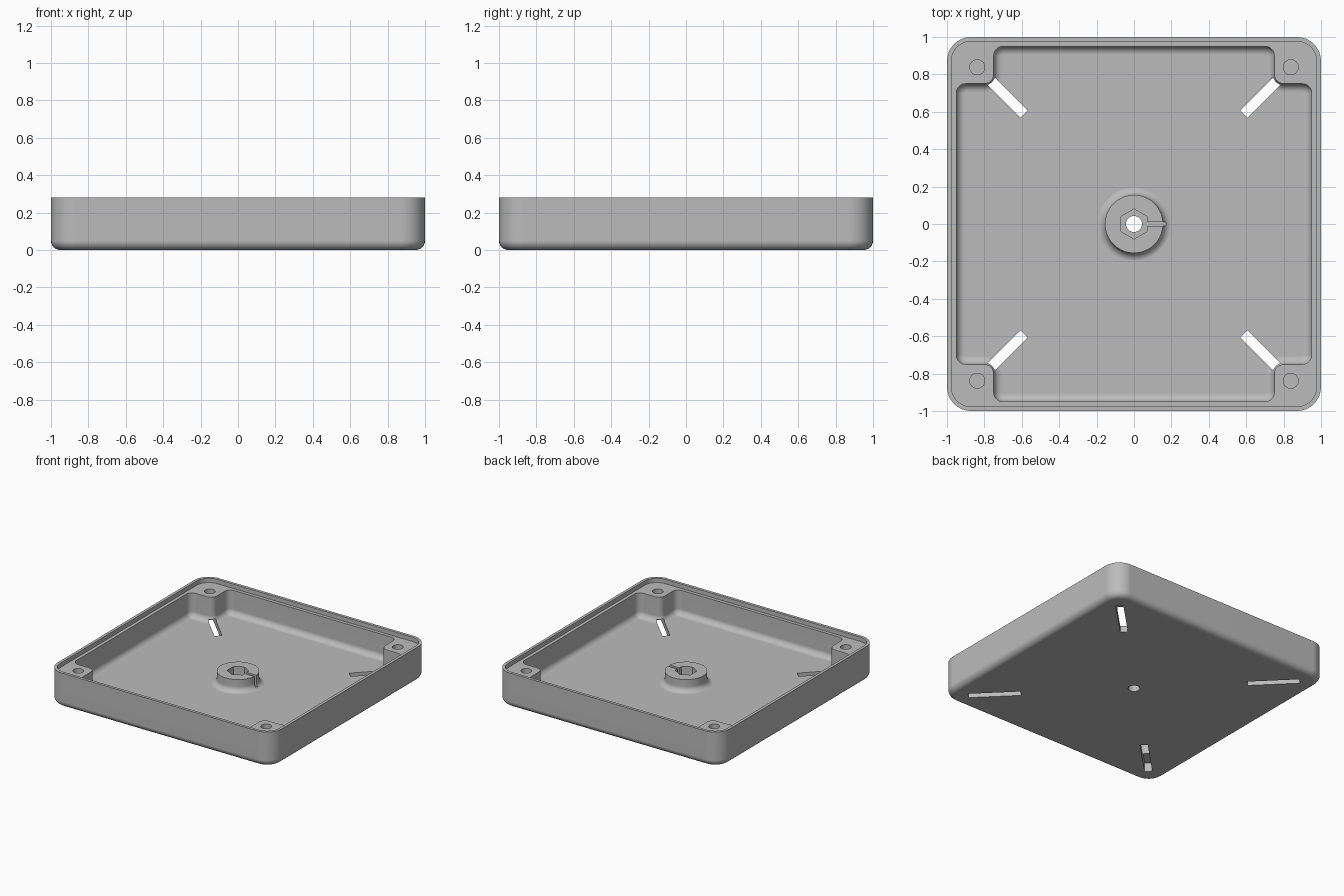
import bpy, bmesh, math
from mathutils import Vector, Matrix

if "Cube" in bpy.data.objects:
    bpy.data.objects.remove(bpy.data.objects["Cube"], do_unlink=True)

TOP, LEDGE, FLOOR, BOSS_TOP = 0.28, 0.245, 0.05, 0.15

grey = bpy.data.materials.new("plain_grey")
grey.use_nodes = True
colour = (0.5, 0.5, 0.5, 1)
grey.diffuse_color = colour
grey.node_tree.nodes["Principled BSDF"].inputs["Base Color"].default_value = colour


def rounded(points, r, inset=0.0, n=8):
    """Round every corner of a counter-clockwise outline, moved inwards by inset."""
    out = []
    pts = [Vector(p) for p in points]
    for i, p in enumerate(pts):
        a = (p - pts[i - 1]).normalized()
        b = (pts[(i + 1) % len(pts)] - p).normalized()
        turn = 1 if a.cross(b) > 0 else -1
        centre = p + (b - a) * r
        radius = r - inset * turn
        for k in range(n + 1):
            t = k / n * math.pi / 2
            out.append(centre + (a * math.sin(t) - b * math.cos(t)) * radius)
    return out


def loft(name, rings):
    """Close a stack of (outline, height) rings into a solid."""
    bm = bmesh.new()
    loops = [[bm.verts.new((p[0], p[1], z)) for p in ring] for ring, z in rings]
    for low, high in zip(loops, loops[1:]):
        for i in range(len(low)):
            j = (i + 1) % len(low)
            bm.faces.new((low[i], low[j], high[j], high[i]))
    bm.faces.new(loops[0][::-1])
    bm.faces.new(loops[-1])
    bmesh.ops.recalc_face_normals(bm, faces=bm.faces)
    mesh = bpy.data.meshes.new(name)
    bm.to_mesh(mesh)
    bm.free()
    mesh.materials.append(grey)
    obj = bpy.data.objects.new(name, mesh)
    bpy.context.collection.objects.link(obj)
    return obj


def ngon(r, n, x=0, y=0, start=0.0):
    return [(x + r * math.cos(start + math.tau * i / n),
             y + r * math.sin(start + math.tau * i / n)) for i in range(n)]


def square(s):
    return [(-s, -s), (s, -s), (s, s), (-s, s)]


def fillet_rings(points, r, fillet, bottom, top, n=6):
    """Rings of a solid whose bottom edge is rounded."""
    rings = []
    for k in range(n + 1):
        t = k / n * math.pi / 2
        rings.append((rounded(points, r, fillet * (1 - math.sin(t))),
                      bottom + fillet * (1 - math.cos(t))))
    return rings + [(rounded(points, r), top)]


def combine(target, other, operation):
    mod = target.modifiers.new(operation.lower(), 'BOOLEAN')
    mod.operation = operation
    mod.solver = 'EXACT'
    mod.object = other
    bpy.context.view_layer.objects.active = target
    bpy.ops.object.modifier_apply(modifier=mod.name)
    bpy.data.objects.remove(other, do_unlink=True)


# Outer shell
tray = loft("tray", fillet_rings(square(1), 0.13, 0.05, 0, TOP))

# Cavity that leaves a post in each corner, and the stepped rim
w, p = 0.95, 0.75
cross = [(-p, -w), (p, -w), (p, -p), (w, -p), (w, p), (p, p),
         (p, w), (-p, w), (-p, p), (-w, p), (-w, -p), (-p, -p)]
combine(tray, loft("cavity", fillet_rings(cross, 0.05, 0.045, FLOOR, TOP + 0.1)), 'DIFFERENCE')
lip = rounded(square(0.977), 0.107)
combine(tray, loft("lip", [(lip, LEDGE), (lip, TOP + 0.1)]), 'DIFFERENCE')

# Centre boss with a flared foot
rings = [(ngon(0.2, 64), FLOOR - 0.02)]
for k in range(7):
    t = k / 6 * math.pi / 2
    rings.append((ngon(0.155 + 0.045 * (1 - math.sin(t)), 64),
                  FLOOR - 0.0005 + 0.045 * (1 - math.cos(t))))
rings.append((ngon(0.155, 64), BOSS_TOP))
combine(tray, loft("boss", rings), 'UNION')

# Hexagonal pocket, key slit and through hole
for name, shape, low in (
        ("hex_pocket", ngon(0.08, 6, start=math.pi / 2), FLOOR + 0.01),
        ("key_slit", [(0.05, -0.012), (0.172, -0.012), (0.172, 0.012), (0.05, 0.012)], FLOOR + 0.01),
        ("through_hole", ngon(0.043, 32), -0.1)):
    combine(tray, loft(name, [(shape, low), (shape, TOP)]), 'DIFFERENCE')

# Screw hole in each post and a diagonal slot through the floor
for sx in (-1, 1):
    for sy in (-1, 1):
        hole = ngon(0.04, 32, 0.838 * sx, 0.838 * sy)
        combine(tray, loft("screw_hole", [(hole, 0.1), (hole, TOP)]), 'DIFFERENCE')
        turn = Matrix.Rotation(math.atan2(sy, sx), 2)
        slot = [turn @ Vector(c) for c in ((0.83, -0.028), (1.215, -0.028), (1.215, 0.028), (0.83, 0.028))]
        combine(tray, loft("slot", [(slot, -0.1), (slot, FLOOR + 0.02)]), 'DIFFERENCE')

# Smooth the fillets and keep the flats flat
bpy.ops.object.select_all(action='DESELECT')
tray.select_set(True)
bpy.context.view_layer.objects.active = tray
bpy.ops.object.shade_smooth_by_angle(angle=math.radians(30))
weighted = tray.modifiers.new("flat_normals", 'WEIGHTED_NORMAL')
weighted.keep_sharp = True
